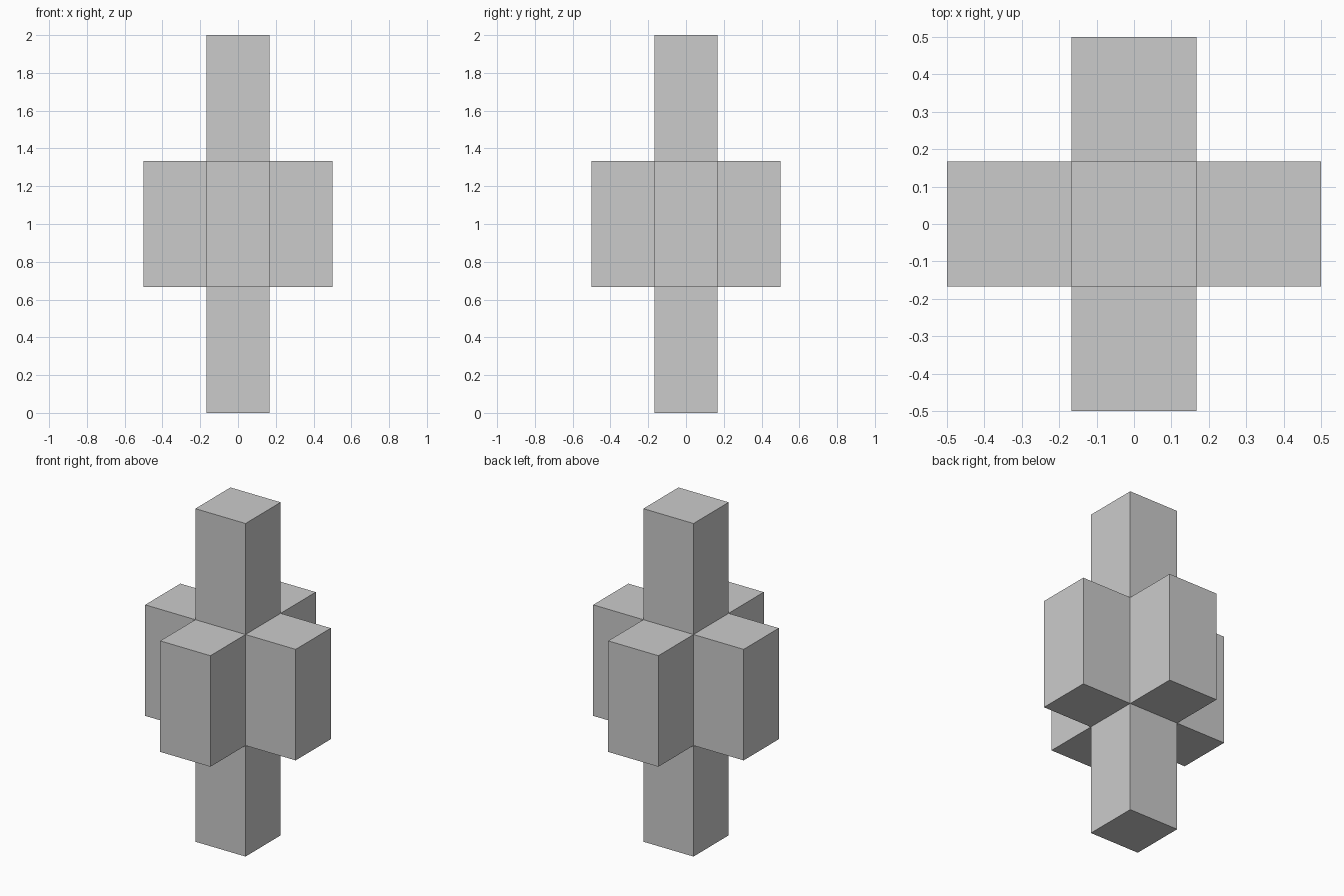
import bpy
import bmesh
from mathutils import Matrix, Vector

if "Cube" in bpy.data.objects:
    bpy.data.objects.remove(bpy.data.objects["Cube"])

# Core block: one third of the overall size on each axis
CORE = Vector((1 / 3, 1 / 3, 2 / 3))

bm = bmesh.new()
bmesh.ops.create_cube(
    bm, size=1,
    matrix=Matrix.Translation((0, 0, 1)) @ Matrix.Diagonal((*CORE, 1)))

# Six arms: push every core face outward by the core's size on that axis
arms = bmesh.ops.extrude_discrete_faces(bm, faces=bm.faces[:])["faces"]
for face in arms:
    centre = face.calc_center_median() - Vector((0, 0, 1))
    bmesh.ops.translate(bm, verts=face.verts[:], vec=centre * 2)

bmesh.ops.recalc_face_normals(bm, faces=bm.faces[:])

# Flat-shaded object
mesh = bpy.data.meshes.new("six_armed_cross")
bm.to_mesh(mesh)
bm.free()
bpy.context.collection.objects.link(bpy.data.objects.new("six_armed_cross", mesh))
